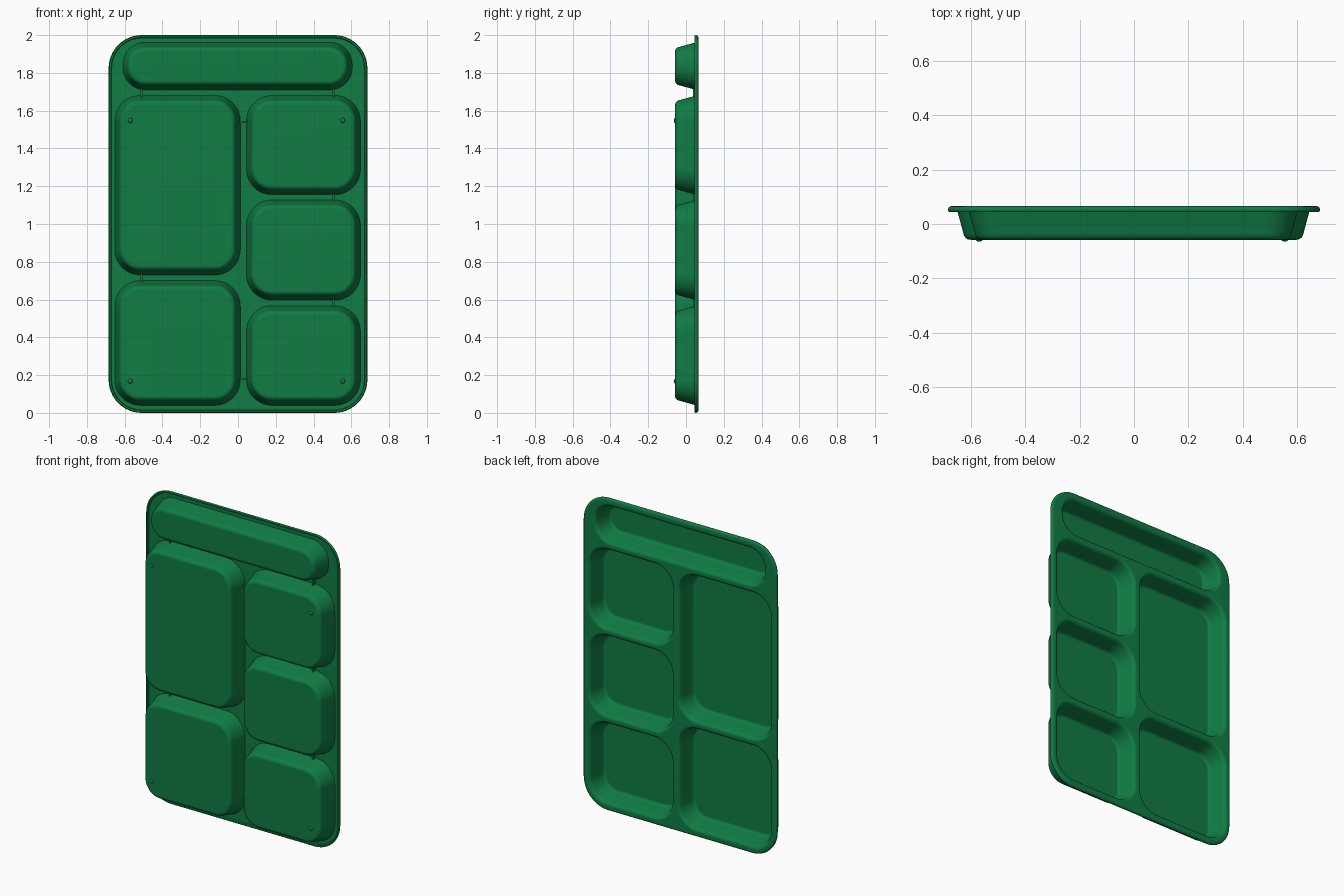
import bpy, bmesh, math
from mathutils import Matrix

if "Cube" in bpy.data.objects:
    bpy.data.objects.remove(bpy.data.objects["Cube"])

SEG = 12  # segments per rounded corner

green = bpy.data.materials.new("green_plastic")
green.diffuse_color = (0.005, 0.20, 0.058, 1)
green.use_nodes = True
green.node_tree.nodes["Principled BSDF"].inputs["Base Color"].default_value = green.diffuse_color

# x0, x1, z0, z1, corner radius
TRAY = (-0.685, 0.685, 0.0, 2.0, 0.175)
POCKETS = [
    (-0.61, 0.605, 1.71, 1.962, 0.12),
    (-0.652, 0.012, 0.73, 1.68, 0.135),
    (-0.652, 0.012, 0.04, 0.70, 0.135),
    (0.045, 0.648, 1.155, 1.68, 0.135),
    (0.045, 0.648, 0.597, 1.127, 0.135),
    (0.045, 0.648, 0.04, 0.567, 0.135),
]
# profiles as (inset from outline, y)
OUTER_WALL = [(0, 0.054), (0.023, -0.030), (0.0255, -0.041),
              (0.031, -0.050), (0.039, -0.056), (0.05, -0.058)]
INNER_WALL = [(-0.008, 0.066), (-0.002, 0.0648), (0.004, 0.061), (0.009, 0.055),
              (0.0125, 0.047), (0.032, -0.028), (0.0345, -0.037),
              (0.040, -0.044), (0.050, -0.047)]
RIM = [(0.016, 0.054), (0.013, 0.045), (0.004, 0.045), (0.001, 0.048), (0, 0.053),
       (0.0015, 0.059), (0.006, 0.0642), (0.014, 0.066)]


def ring(bm, rect, inset, y):
    """Rounded rectangle of vertices in the x-z plane."""
    x0, x1, z0, z1, r = rect
    rr = r - inset
    corners = [(x1 - r, z1 - r), (x0 + r, z1 - r), (x0 + r, z0 + r), (x1 - r, z0 + r)]
    out = []
    for k, (cx, cz) in enumerate(corners):
        for i in range(SEG + 1):
            a = math.pi / 2 * (k + i / SEG)
            out.append(bm.verts.new((cx + rr * math.cos(a), y, cz + rr * math.sin(a))))
    return out


def loft(bm, rect, profile, cap=False):
    """Skin the rings of a profile; return first and last ring."""
    rings = [ring(bm, rect, d, y) for d, y in profile]
    n = len(rings[0])
    for a, b in zip(rings, rings[1:]):
        for i in range(n):
            j = (i + 1) % n
            bm.faces.new((a[i], a[j], b[j], b[i]))
    if cap:
        bm.faces.new(rings[-1])
    return rings[0], rings[-1]


def loop_edges(bm, loop):
    return [bm.edges.get((a, b)) for a, b in zip(loop, loop[1:] + loop[:1])]


def finish(bm, name, angle=40):
    bmesh.ops.recalc_face_normals(bm, faces=bm.faces)
    me = bpy.data.meshes.new(name)
    bm.to_mesh(me)
    bm.free()
    ob = bpy.data.objects.new(name, me)
    bpy.context.collection.objects.link(ob)
    me.materials.append(green)
    bpy.ops.object.select_all(action='DESELECT')
    ob.select_set(True)
    bpy.context.view_layer.objects.active = ob
    bpy.ops.object.shade_smooth_by_angle(angle=math.radians(angle))
    return ob


# Tray body: rolled rim, pocket walls on both sides, and the webs between them
bm = bmesh.new()
rim_front, rim_back = loft(bm, TRAY, RIM)
for rim_loop, wall, ny in ((rim_front, OUTER_WALL, -1), (rim_back, INNER_WALL, 1)):
    edges = loop_edges(bm, rim_loop)
    for rect in POCKETS:
        opening, _ = loft(bm, rect, wall, cap=True)
        edges += loop_edges(bm, opening)
    bmesh.ops.triangle_fill(bm, edges=edges, use_beauty=True, normal=(0, ny, 0))
tray = finish(bm, "tray_body")
wn = tray.modifiers.new("even_shading", 'WEIGHTED_NORMAL')
wn.keep_sharp = True

# Small stiffening ribs bridging neighbouring pockets: x, z, size x, size z
bm = bmesh.new()
for x, z, sx, sz in [(-0.51, 1.695, 0.01, 0.04), (0.505, 1.695, 0.01, 0.04),
                     (-0.51, 0.715, 0.01, 0.04), (0.505, 1.141, 0.01, 0.04),
                     (0.505, 0.582, 0.01, 0.04), (0.028, 1.54, 0.045, 0.01),
                     (0.028, 0.18, 0.045, 0.01)]:
    bmesh.ops.create_cube(bm, size=1, matrix=Matrix.Translation((x, 0.046, z))
                          @ Matrix.Diagonal((sx, 0.02, sz, 1)))
finish(bm, "stacking_ribs")

# Four little dome feet on the underside
bm = bmesh.new()
for x in (-0.57, 0.555):
    for z in (0.168, 1.548):
        bmesh.ops.create_uvsphere(bm, u_segments=16, v_segments=8, radius=1,
                                  matrix=Matrix.Translation((x, -0.057, z))
                                  @ Matrix.Diagonal((0.013, 0.008, 0.013, 1)))
finish(bm, "feet")
